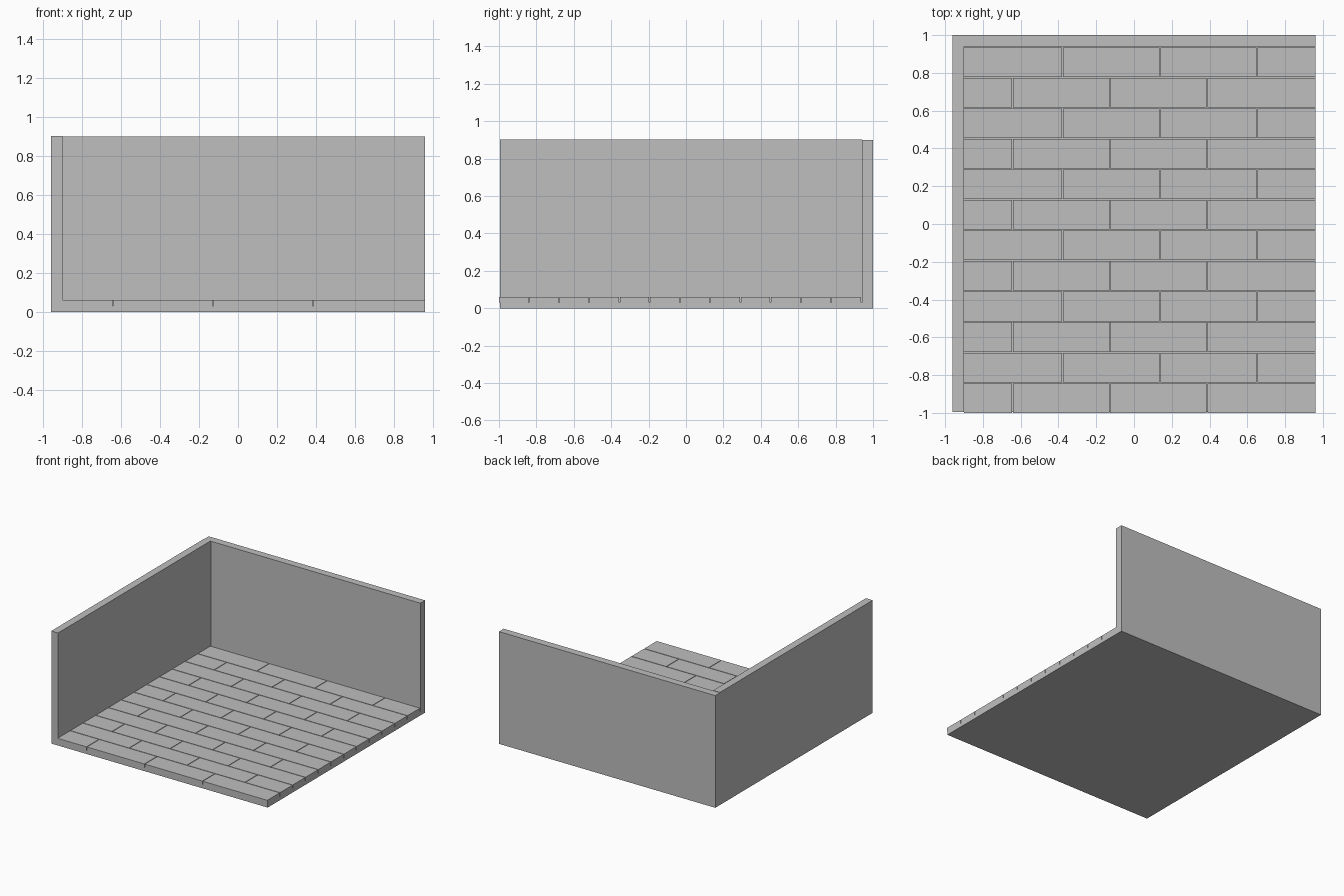
import bpy
import bmesh
from mathutils import Matrix, Vector

cube = bpy.data.objects.get("Cube")
if cube:
    bpy.data.objects.remove(cube, do_unlink=True)

grey = bpy.data.materials.new("light grey")
grey.use_nodes = True
colour = (0.52, 0.52, 0.52, 1)
grey.diffuse_color = colour
grey.node_tree.nodes["Principled BSDF"].inputs["Base Color"].default_value = colour


def add_box(bm, low, high):
    low, high = Vector(low), Vector(high)
    matrix = Matrix.Translation((low + high) / 2) @ Matrix.Diagonal((*(high - low), 1))
    bmesh.ops.create_cube(bm, size=1, matrix=matrix)


def boxes(name, corners):
    bm = bmesh.new()
    for low, high in corners:
        add_box(bm, low, high)
    mesh = bpy.data.meshes.new(name)
    bm.to_mesh(mesh)
    bm.free()
    mesh.materials.append(grey)
    obj = bpy.data.objects.new(name, mesh)
    bpy.context.collection.objects.link(obj)
    return obj


X, BACK, FRONT = 0.96, 1.0, -0.995
INNER_X, INNER_Y = -0.9, 0.94
BASE, FLOOR, TOP = 0.03, 0.06, 0.9

# Slab and the two walls
boxes("floor_slab", [((INNER_X, FRONT, 0), (X, INNER_Y, BASE))])
boxes("side_wall", [((-X, FRONT, 0), (INNER_X, INNER_Y, TOP + 0.003))])
boxes("back_wall", [((-X, INNER_Y, 0), (X, BACK, TOP))])

# Staggered floor planks, with narrow gaps between them
ROWS, GAP = 12, 0.005
pitch = (INNER_Y + BACK) / ROWS
planks = []
for row in range(ROWS):
    first = -0.64 if row % 2 == 0 else -0.375
    edges = [INNER_X] + [first + 0.514 * i for i in range(3)] + [X]
    y = -BACK + row * pitch
    for a, b in zip(edges, edges[1:]):
        right = b if b == X else b - GAP
        planks.append(((a, y, BASE), (right, y + pitch - GAP, FLOOR)))
boxes("floor_planks", planks)
